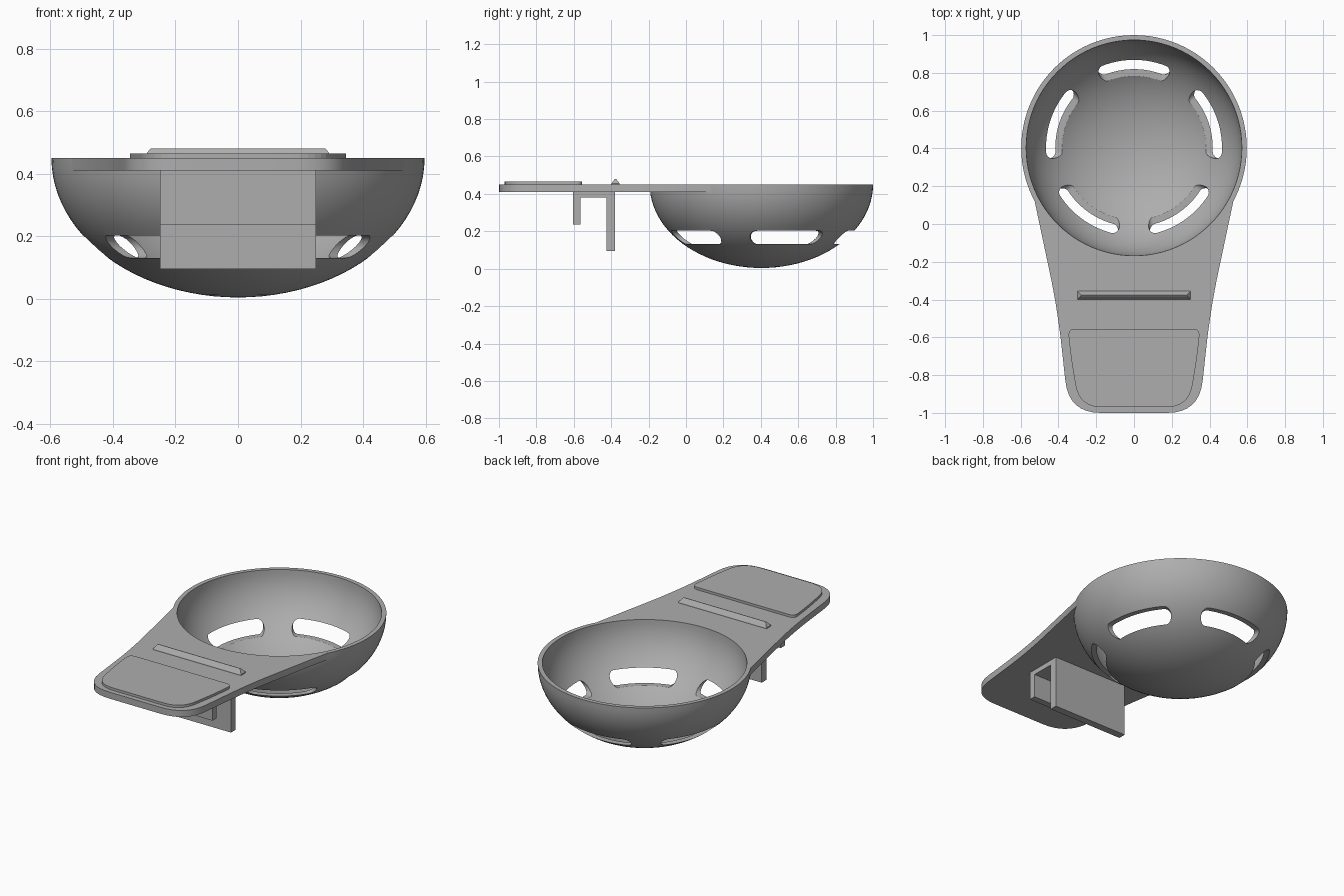
import bpy, bmesh, math
from mathutils import Vector

cube = bpy.data.objects.get("Cube")
if cube:
    bpy.data.objects.remove(cube, do_unlink=True)

BOWL_Y, RIM_Z = 0.403, 0.45

grey = bpy.data.materials.new("plain grey")
grey.use_nodes = True
grey.diffuse_color = (0.42, 0.42, 0.42, 1)
grey.node_tree.nodes["Principled BSDF"].inputs["Base Color"].default_value = grey.diffuse_color


def finish(name, bm):
    bmesh.ops.recalc_face_normals(bm, faces=bm.faces[:])
    mesh = bpy.data.meshes.new(name)
    bm.to_mesh(mesh)
    bm.free()
    obj = bpy.data.objects.new(name, mesh)
    bpy.context.collection.objects.link(obj)
    mesh.materials.append(grey)
    return obj


def box(name, lo, hi):
    bm = bmesh.new()
    bmesh.ops.create_cube(bm, size=1)
    for v in bm.verts:
        v.co = [l + (c + 0.5) * (h - l) for c, l, h in zip(v.co, lo, hi)]
    return finish(name, bm)


def mirrored_outline(half, steps=8):
    """Mirror (x, y, corner size) points across x and round each corner."""
    pts = half + [(-x, y, d) for x, y, d in reversed(half)]
    out = []
    for i, (x, y, d) in enumerate(pts):
        p = Vector((x, y))
        if not d:
            out.append(p)
            continue
        a = p + (Vector(pts[i - 1][:2]) - p).normalized() * d
        b = p + (Vector(pts[(i + 1) % len(pts)][:2]) - p).normalized() * d
        for k in range(steps + 1):
            t = k / steps
            out.append(a * (1 - t) ** 2 + p * 2 * t * (1 - t) + b * t * t)
    return out


def slab(name, outline, z0, z1):
    bm = bmesh.new()
    face = bm.faces.new([bm.verts.new((p.x, p.y, z0)) for p in outline])
    top = bmesh.ops.extrude_face_region(bm, geom=[face])["geom"]
    bmesh.ops.translate(bm, vec=(0, 0, z1 - z0),
                        verts=[v for v in top if isinstance(v, bmesh.types.BMVert)])
    return finish(name, bm)


def half_ellipsoid(name, radius, depth, top, rings=24, sides=96):
    """Solid bowl shape hanging from the rim, closed by a flat lid at top."""
    bm = bmesh.new()
    prof = [(radius * math.cos(a), RIM_Z - depth * math.sin(a))
            for a in (i * math.pi / 2 / rings for i in range(rings))]
    if top > RIM_Z:
        prof.insert(0, (radius, top))
    loops = [[bm.verts.new((r * math.cos(j * math.tau / sides),
                            BOWL_Y + r * math.sin(j * math.tau / sides), z))
              for j in range(sides)] for r, z in prof]
    tip = bm.verts.new((0, BOWL_Y, RIM_Z - depth))
    bm.faces.new(loops[0])
    for j in range(sides):
        k = (j + 1) % sides
        for a, b in zip(loops, loops[1:]):
            bm.faces.new((a[j], a[k], b[k], b[j]))
        bm.faces.new((loops[-1][j], loops[-1][k], tip))
    return finish(name, bm)


def slot_cutter(name, mid, half=math.radians(25.5), z=0.167, h=0.036):
    """Curved slot with rounded ends, running outward through the wall."""
    bm = bmesh.new()
    end = h / 0.45
    caps = [(half - end + end * math.sin(t), h * math.cos(t))
            for t in (i * math.pi / 16 for i in range(8))] + [(half, 0.002)]
    flat = [(-(half - end) + 2 * (half - end) * i / 12, h) for i in range(1, 12)]
    stations = [(-a, s) for a, s in reversed(caps)] + flat + caps
    rows = []
    for a, s in stations:
        c, n = math.cos(mid + a), math.sin(mid + a)
        rows.append([bm.verts.new((r * c, BOWL_Y + r * n, z + dz))
                     for r, dz in ((0.25, -s), (0.75, -s), (0.75, s), (0.25, s))])
    bm.faces.new(rows[0])
    bm.faces.new(rows[-1])
    for a, b in zip(rows, rows[1:]):
        for i in range(4):
            j = (i + 1) % 4
            bm.faces.new((a[i], a[j], b[j], b[i]))
    return finish(name, bm)


def combine(target, tool, operation):
    mod = target.modifiers.new(operation.lower(), 'BOOLEAN')
    mod.operation, mod.solver, mod.object = operation, 'EXACT', tool
    bpy.context.view_layer.objects.active = target
    bpy.ops.object.modifier_apply(modifier=mod.name)
    bpy.data.objects.remove(tool, do_unlink=True)


# Bowl and tapering handle plate in one piece, then hollowed and slotted
bowl = half_ellipsoid("bowl_and_handle", 0.597, 0.446, RIM_Z)
handle = slab("handle_plate", mirrored_outline(
    [(0.5, 0.2, 0), (0.53, 0.14, 0), (0.405, -0.45, 0.2), (0.345, -1, 0.17)]),
    0.41, RIM_Z)
combine(bowl, handle, 'UNION')
combine(bowl, half_ellipsoid("hollow", 0.571, 0.428, 0.6), 'DIFFERENCE')
for i in range(5):
    combine(bowl, slot_cutter("slot", math.radians(90 + 72 * i)), 'DIFFERENCE')

# Raised thumb pad at the end of the handle
slab("thumb_pad", mirrored_outline(
    [(0.35, -0.555, 0.04), (0.335, -0.7, 0.08), (0.29, -0.97, 0.12)]), 0.445, 0.465)

# Low ridge across the handle, sloped on every side
bm = bmesh.new()
ridge_rows = [[bm.verts.new((sx * x, -0.377 + sy * y, z))
               for sx, sy in ((-1, -1), (1, -1), (1, 1), (-1, 1))]
              for x, y, z in ((0.3, 0.024, 0.445), (0.3, 0.022, 0.455),
                              (0.283, 0.006, 0.477), (0.28, 0.002, 0.48))]
bm.faces.new(ridge_rows[0])
bm.faces.new(ridge_rows[-1])
for a, b in zip(ridge_rows, ridge_rows[1:]):
    for i in range(4):
        j = (i + 1) % 4
        bm.faces.new((a[i], a[j], b[j], b[i]))
finish("ridge", bm)

# Clip under the handle: a bridge with a short and a long leg
box("clip_bridge", (-0.25, -0.605, 0.38), (0.25, -0.38, 0.412))
box("clip_short_leg", (-0.25, -0.605, 0.237), (0.25, -0.565, 0.385))
box("clip_long_leg", (-0.25, -0.425, 0.095), (0.25, -0.38, 0.385))

# Smooth shading with crisp edges on the curved body
bpy.ops.object.select_all(action='DESELECT')
bowl.select_set(True)
bpy.context.view_layer.objects.active = bowl
bpy.ops.object.shade_smooth_by_angle(angle=math.radians(30))
